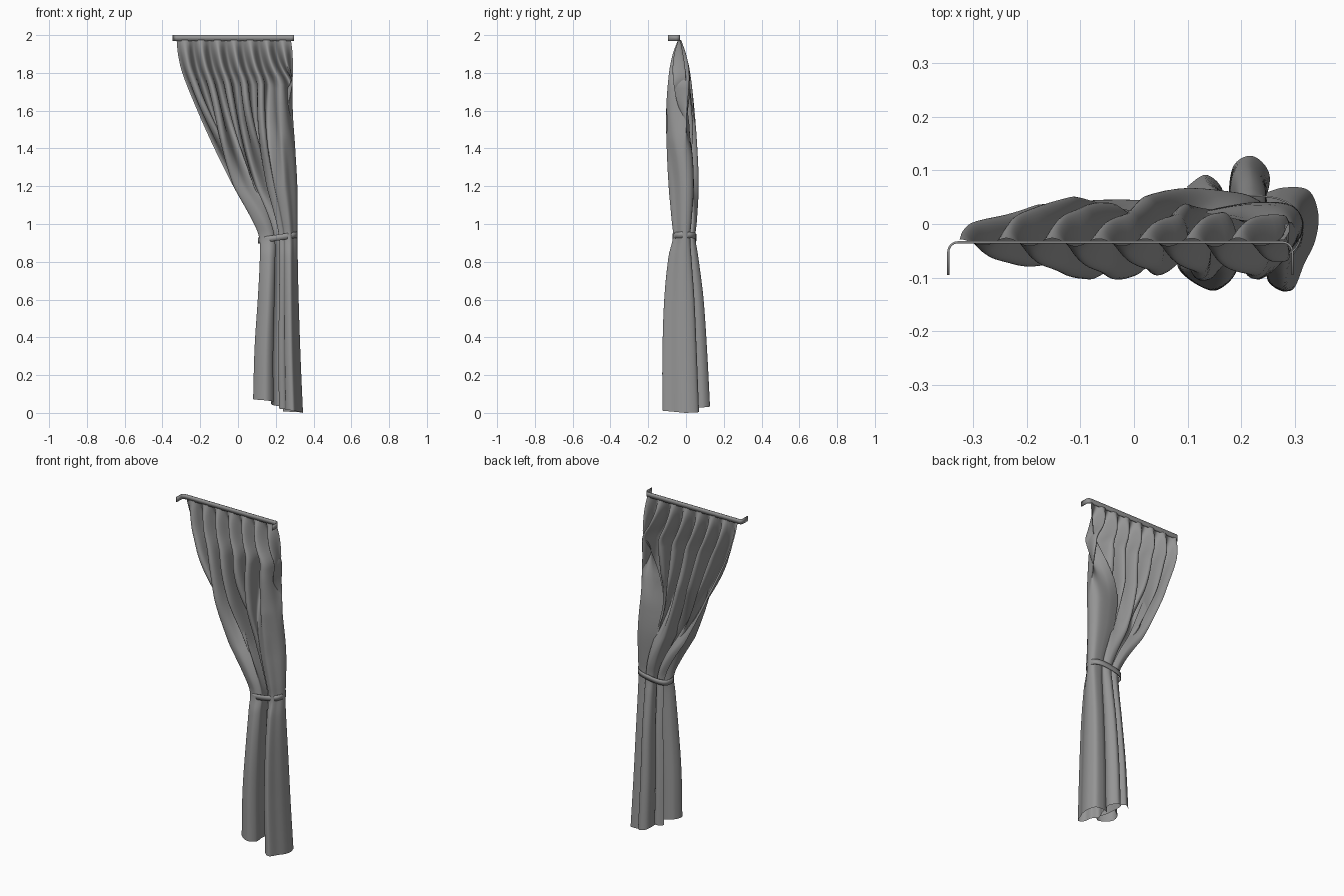
import bpy, bmesh, math
from mathutils import Vector

if "Cube" in bpy.data.objects:
    bpy.data.objects.remove(bpy.data.objects["Cube"])

# Dark grey cloth
grey = bpy.data.materials.new("dark_grey")
grey.diffuse_color = (0.3, 0.3, 0.3, 1)
grey.use_nodes = True
grey.node_tree.nodes["Principled BSDF"].inputs["Base Color"].default_value = grey.diffuse_color


def hermite(keys, z):
    """Smooth interpolation of a (z, value, ...) table with falling z."""
    n = len(keys)
    i = 0
    while i < n - 2 and z < keys[i + 1][0]:
        i += 1
    def slope(k, c):
        a, b = keys[max(k - 1, 0)], keys[min(k + 1, n - 1)]
        return (b[c] - a[c]) / (b[0] - a[0])
    a, b = keys[i], keys[i + 1]
    h = b[0] - a[0]
    t = (z - a[0]) / h
    return [(2*t**3 - 3*t*t + 1) * a[c] + (t**3 - 2*t*t + t) * h * slope(i, c)
            + (3*t*t - 2*t**3) * b[c] + (t**3 - t*t) * h * slope(i + 1, c)
            for c in range(1, len(a))]


def spline(pts, u):
    """Catmull-Rom through 2D points, u in 0..1."""
    s = u * (len(pts) - 1)
    i = min(int(s), len(pts) - 2)
    t = s - i
    p0, p1, p2, p3 = (Vector(pts[min(max(k, 0), len(pts) - 1)]) for k in range(i - 1, i + 3))
    return 0.5 * (2*p1 + (p2 - p0)*t + (2*p0 - 5*p1 + 4*p2 - p3)*t*t + (3*p1 - p0 - 3*p2 + p3)*t**3)


def smooth(t):
    t = max(0, min(1, t))
    return t * t * (3 - 2 * t)


def make(name, verts, faces, thickness=0):
    me = bpy.data.meshes.new(name)
    me.from_pydata(verts, [], faces)
    me.materials.append(grey)
    ob = bpy.data.objects.new(name, me)
    bpy.context.collection.objects.link(ob)
    if thickness:
        m = ob.modifiers.new("thickness", "SOLIDIFY")
        m.thickness, m.offset = thickness, 0
    bpy.ops.object.select_all(action='DESELECT')
    bpy.context.view_layer.objects.active = ob
    ob.select_set(True)
    bpy.ops.object.shade_smooth_by_angle(angle=math.radians(40))
    return ob


# Curtain outline by height: z, left x, right x, front y, back y
OUTLINE = [
    (1.975, -0.325, 0.280, -0.042, -0.026), (1.90, -0.318, 0.289, -0.07, 0.0),
    (1.80, -0.295, 0.290, -0.090, 0.022), (1.60, -0.215, 0.290, -0.105, 0.045),
    (1.40, -0.125, 0.303, -0.102, 0.060), (1.20, -0.025, 0.314, -0.092, 0.067),
    (1.02, 0.075, 0.316, -0.076, 0.058), (0.93, 0.112, 0.315, -0.069, 0.050),
    (0.83, 0.116, 0.316, -0.092, 0.064), (0.60, 0.106, 0.321, -0.115, 0.092),
    (0.30, 0.088, 0.331, -0.125, 0.112), (0.0, 0.080, 0.344, -0.125, 0.127)]

# Gathered folds at the hem, seen from above
HEM = [(0.105, 0.07), (0.14, 0.092), (0.17, 0.06), (0.15, 0.01), (0.10, -0.03),
       (0.09, -0.085), (0.15, -0.125), (0.19, -0.09), (0.18, -0.03), (0.18, 0.05),
       (0.19, 0.11), (0.225, 0.127), (0.255, 0.09), (0.24, 0.02), (0.22, -0.04),
       (0.25, -0.07), (0.26, -0.11), (0.295, -0.125), (0.318, -0.075),
       (0.338, -0.03), (0.343, 0.02), (0.325, 0.063), (0.28, 0.068), (0.24, 0.055)]
# Hem height along the cloth
LIFT = [(0, 0.078), (0.2, 0.078), (0.3, 0.065), (0.5, 0.035), (0.7, 0.02), (0.85, 0.004), (1, 0.012)]

# Curtain cloth: pleats at the rail blend into the gathered folds,
# earlier on the right where the cloth becomes one broad panel
COLS, ROWS, PLEATS = 300, 100, 7
verts, faces = [], []
for r in range(ROWS + 1):
    z = 1.975 * (1 - r / ROWS)
    xl, xr, yf, yb = hermite(OUTLINE, z)
    row = []
    for c in range(COLS + 1):
        u = c / COLS
        h = spline(HEM, u)
        early = smooth((u - 0.62) / 0.2)
        w = smooth((1.72 + 0.22 * early - z) / (0.8 - 0.2 * early))
        a = 2 * math.pi * PLEATS * u
        wave = math.cos(a)
        size = 0.75 + 0.25 * smooth(u / 0.2) if wave > 0 else 0.55 + 0.45 * smooth(u / 0.45)
        size *= 1 - 0.4 * smooth((u - 0.85) / 0.15)
        px = u + 0.02 * math.sin(2 * a) * smooth((1.975 - z) / 0.5)
        py = size * wave * (0.88 + 0.12 * math.sin(9 * u))
        row.append((px * (1 - w) + (h.x - 0.08) / 0.264 * w, py * (1 - w) + h.y / 0.126 * w))
    x0, x1 = min(p[0] for p in row), max(p[0] for p in row)
    y0, y1 = min(p[1] for p in row), max(p[1] for p in row)
    for c, (px, py) in enumerate(row):
        x = xl + (xr - xl) * (px - x0) / (x1 - x0)
        y = yf + (yb - yf) * (py - y0) / (y1 - y0)
        u = c / COLS
        i = max(k for k in range(len(LIFT) - 1) if LIFT[k][0] <= u)
        (u0, l0), (u1, l1) = LIFT[i], LIFT[i + 1]
        lift = (l0 + (l1 - l0) * (u - u0) / (u1 - u0)) * max(0, 1 - z / 0.9)
        verts.append((x, y, z + lift - 0.004 * max(0, 1 - z / 0.9)))
for r in range(ROWS):
    for c in range(COLS):
        i = r * (COLS + 1) + c
        faces.append((i, i + COLS + 1, i + COLS + 2, i + 1))
make("curtain", verts, faces)

# Tie band: rounded loop, slightly higher on the right where it sinks into the cloth
N = 64
verts, faces = [], []
for i in range(N):
    a = 2 * math.pi * i / N
    ca, sa = math.cos(a), math.sin(a)
    x = 0.209 + 0.102 * math.copysign(abs(ca) ** 0.75, ca)
    y = -0.009 + 0.062 * math.copysign(abs(sa) ** 0.75, sa)
    z = 0.928 + 0.15 * (x - 0.209)
    verts += [(x, y, z - 0.016), (x, y, z + 0.016)]
    j = (i + 1) % N
    faces.append((2*i, 2*j, 2*j + 1, 2*i + 1))
make("tie_band", verts, faces, 0.003)

# Curtain rail: flat strip with rounded corners and ends turned forward
R = 0.018
path = [(-0.346, -0.095)]
for cx, start in ((-0.346 + R, 180), (0.295 - R, 90)):
    for s in range(7):
        a = math.radians(start - 15 * s)
        path.append((cx + R * math.cos(a), -0.034 - R + R * math.sin(a)))
path.append((0.295, -0.095))
verts = [(x, y, z) for x, y in path for z in (1.97, 2.0)]
faces = [(2*i, 2*i + 2, 2*i + 3, 2*i + 1) for i in range(len(path) - 1)]
make("curtain_rail", verts, faces, 0.004)
